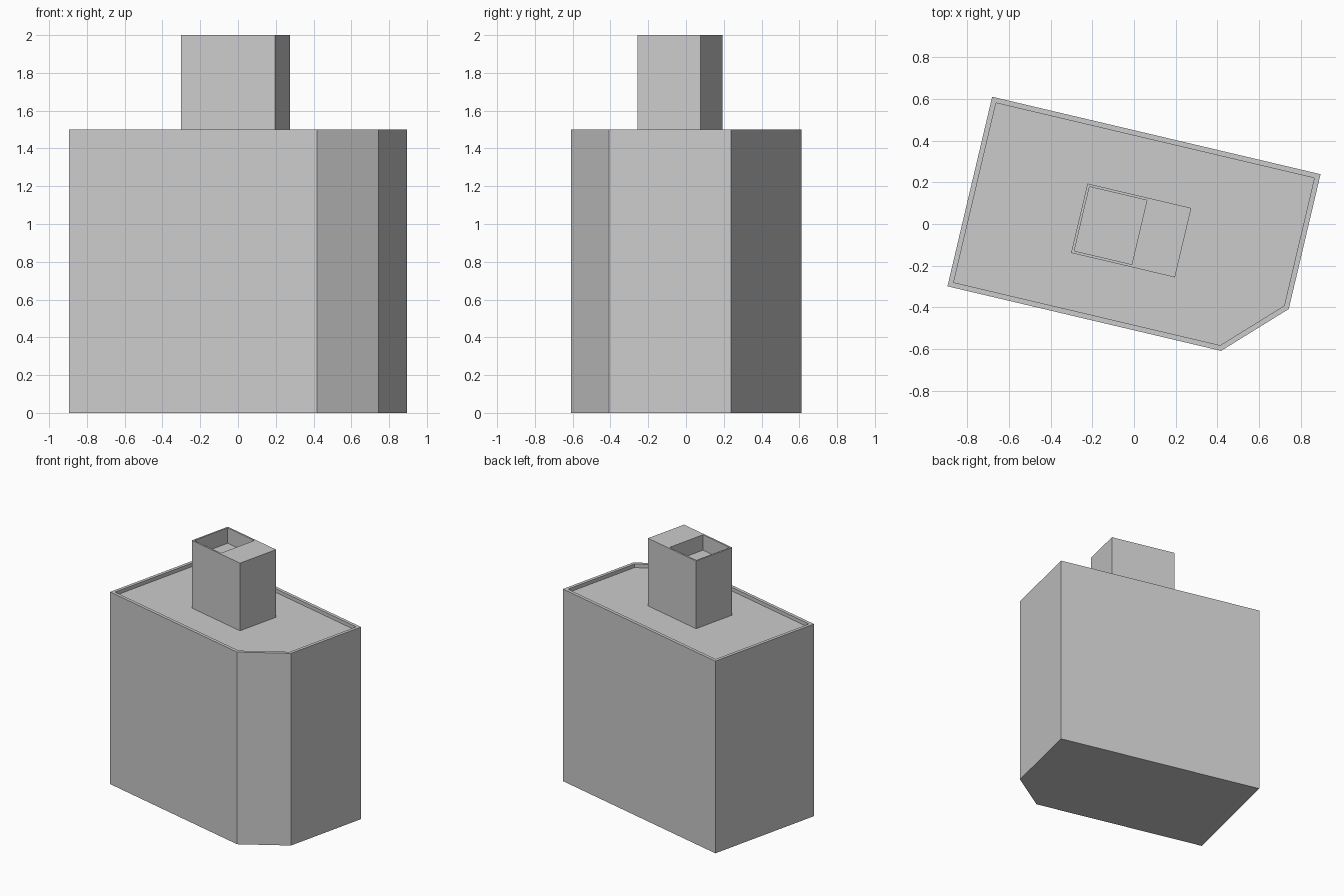
import bpy
import bmesh
from math import radians

if "Cube" in bpy.data.objects:
    bpy.data.objects.remove(bpy.data.objects["Cube"])

TURN = radians(-13.27)

concrete = bpy.data.materials.new("plain_grey")
concrete.use_nodes = True
GREY = (0.6, 0.6, 0.6, 1)
concrete.diffuse_color = GREY
concrete.node_tree.nodes["Principled BSDF"].inputs["Base Color"].default_value = GREY


def rimmed_block(name, outline, centre, bottom, top, rim, depth, slide=0):
    """Extrude an outline and sink its top inside a rim; slide thickens the +x rim."""
    bm = bmesh.new()
    base = bm.faces.new([bm.verts.new((x, y, bottom)) for x, y in outline])
    grown = bmesh.ops.extrude_face_region(bm, geom=[base], use_keep_orig=True)["geom"]
    cap = next(g for g in grown if isinstance(g, bmesh.types.BMFace))
    for v in cap.verts:
        v.co.z = top
    bmesh.ops.recalc_face_normals(bm, faces=bm.faces)

    # rim and sunken floor
    bmesh.ops.inset_region(bm, faces=[cap], thickness=rim, use_even_offset=True)
    for v in cap.verts:
        if v.co.x > 0:
            v.co.x -= slide
    floor = bmesh.ops.extrude_discrete_faces(bm, faces=[cap])["faces"][0]
    for v in floor.verts:
        v.co.z -= depth
    bmesh.ops.recalc_face_normals(bm, faces=bm.faces)

    mesh = bpy.data.meshes.new(name)
    bm.to_mesh(mesh)
    bm.free()
    mesh.materials.append(concrete)
    obj = bpy.data.objects.new(name, mesh)
    obj.location = (*centre, 0)
    obj.rotation_euler.z = TURN
    bpy.context.collection.objects.link(obj)
    return obj


# main building with one chamfered corner and a low parapet
L, W, C = 0.81, 0.4675, 0.27
rimmed_block("main_building",
             [(-L, -W), (L - C, -W), (L, -W + C), (L, W), (-L, W)],
             (0, -0.03), 0, 1.5, rim=0.025, depth=0.028)

# roof tower, half open at the top
l, w = 0.256, 0.171
rimmed_block("roof_tower", [(-l, -w), (l, -w), (l, w), (-l, w)],
             (-0.0135, -0.031), 1.472, 2, rim=0.013, depth=0.12, slide=0.203)
